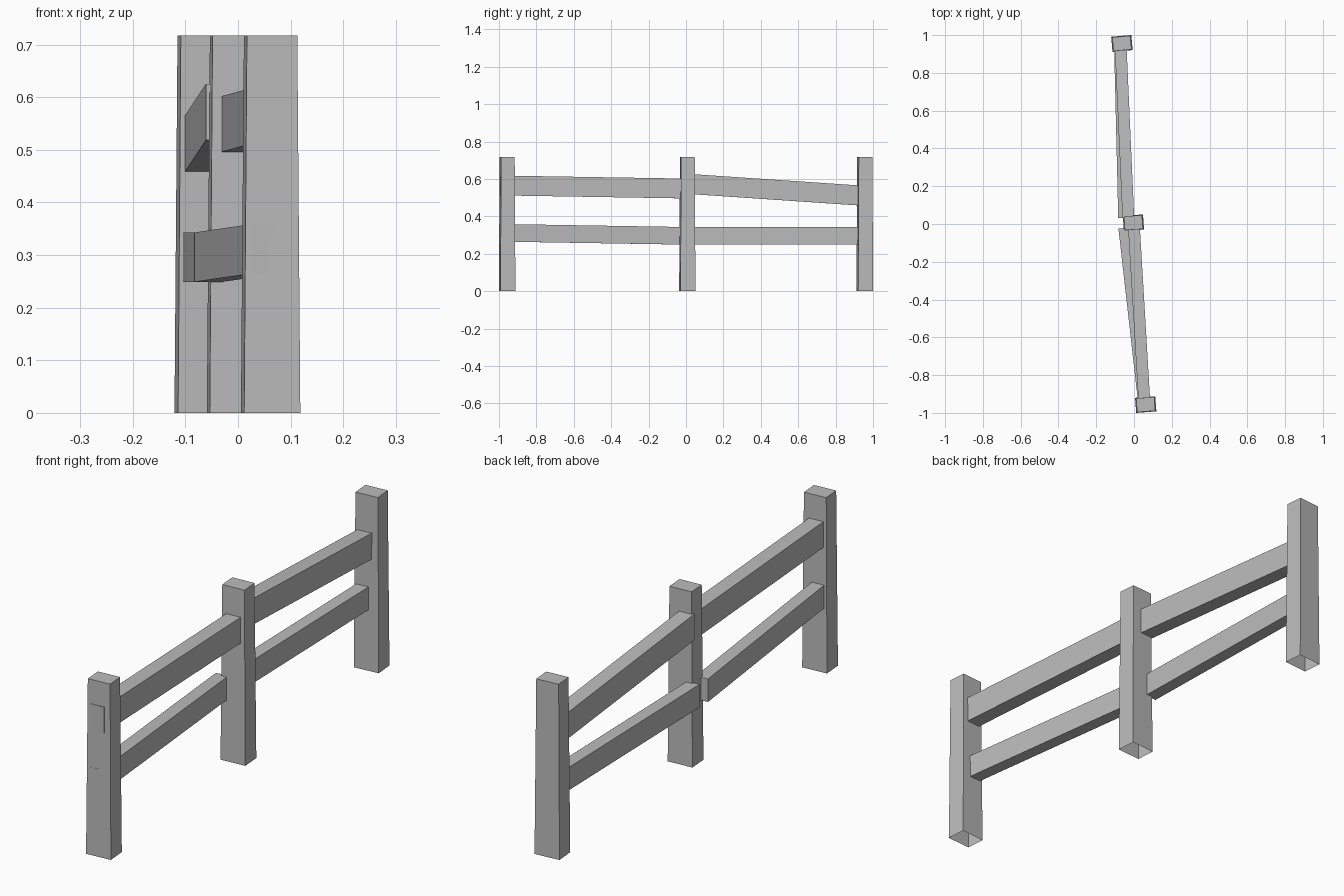
import bpy, bmesh, math
from mathutils import Matrix, Vector

if "Cube" in bpy.data.objects:
    bpy.data.objects.remove(bpy.data.objects["Cube"], do_unlink=True)

# One plain grey for the whole fence
grey = bpy.data.materials.new("weathered_grey")
grey.use_nodes = True
GREY = (0.5, 0.5, 0.5, 1)
grey.diffuse_color = GREY
grey.node_tree.nodes["Principled BSDF"].inputs["Base Color"].default_value = GREY


def finish(name, bm):
    bmesh.ops.recalc_face_normals(bm, faces=bm.faces)
    mesh = bpy.data.meshes.new(name)
    bm.to_mesh(mesh)
    bm.free()
    mesh.materials.append(grey)
    obj = bpy.data.objects.new(name, mesh)
    bpy.context.scene.collection.objects.link(obj)


def post(name, x, y, turn, height=0.717):
    """Tapered square post, open underneath."""
    bm = bmesh.new()
    bmesh.ops.create_cube(bm, size=1)
    for v in bm.verts:
        top = v.co.z > 0
        v.co.x *= 0.096 if top else 0.107
        v.co.y *= 0.073 if top else 0.08
        v.co.z = height if top else 0
    bottom = [f for f in bm.faces if f.calc_center_median().z < 0.01]
    bmesh.ops.recalc_face_normals(bm, faces=bm.faces)
    bmesh.ops.delete(bm, geom=bottom, context='FACES_ONLY')
    spin = Matrix.Rotation(math.radians(turn), 4, 'Z')
    bm.transform(Matrix.Translation((x, y, 0)) @ spin)
    finish(name, bm)


def rail(name, start, end, width, height):
    """Straight plank between two end centres, with upright ends."""
    a, b = Vector(start), Vector(end)
    run = b - a
    side = Vector((run.y, -run.x, 0)).normalized() * width
    up = Vector((0, 0, height))
    bm = bmesh.new()
    bmesh.ops.create_cube(bm, size=1)
    for v in bm.verts:
        x, y, z = v.co
        v.co = a + run * (y + 0.5) + side * x + up * z
    finish(name, bm)


# Posts
post("front_post", 0.062, -0.956, 4.5)
post("middle_post", -0.003, 0.007, 4)
post("back_post", -0.064, 0.956, 5)

# Front span
rail("front_upper_rail", (0.058, -0.9955, 0.565), (0.0, -0.02, 0.549), 0.062, 0.106)
rail("front_lower_rail", (0.054, -0.9955, 0.312), (-0.056, -0.022, 0.296), 0.053, 0.094)

# Back span
rail("back_upper_rail", (-0.03, 0.033, 0.572), (-0.071, 0.95, 0.51), 0.062, 0.107)
rail("back_lower_rail", (-0.057, 0.033, 0.296), (-0.079, 0.95, 0.296), 0.053, 0.094)
